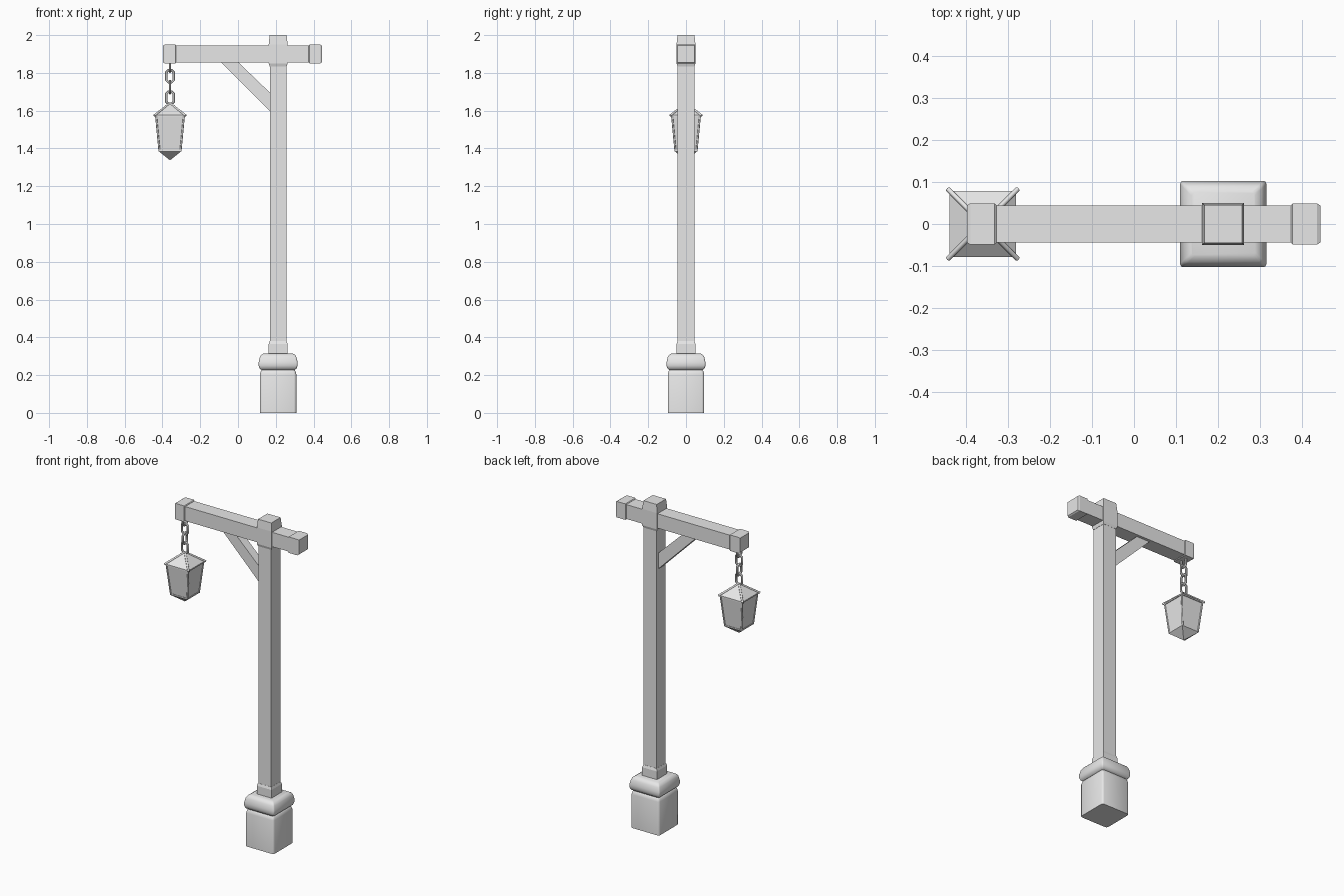
import bpy, bmesh, math
from mathutils import Vector

old = bpy.data.objects.get("Cube")
if old:
    bpy.data.objects.remove(old, do_unlink=True)

grey = bpy.data.materials.new("plain grey")
grey.use_nodes = True
grey.diffuse_color = (0.8, 0.8, 0.8, 1)
grey.node_tree.nodes["Principled BSDF"].inputs["Base Color"].default_value = (0.8, 0.8, 0.8, 1)

POST_X, LAMP_X = 0.2125, -0.36


def finish(name, bm, smooth=None):
    bmesh.ops.recalc_face_normals(bm, faces=bm.faces)
    mesh = bpy.data.meshes.new(name)
    bm.to_mesh(mesh)
    bm.free()
    mesh.materials.append(grey)
    obj = bpy.data.objects.new(name, mesh)
    bpy.context.collection.objects.link(obj)
    if smooth:
        bpy.ops.object.select_all(action='DESELECT')
        obj.select_set(True)
        bpy.context.view_layer.objects.active = obj
        bpy.ops.object.shade_smooth_by_angle(angle=math.radians(smooth))
    return obj


def square_loft(name, profile, centre, axis='Z', corner=0.0, smooth=None):
    """Stack square sections (half width, position) along an axis."""
    bm = bmesh.new()
    rings = []
    for half, pos in profile:
        ring = []
        c = min(corner, half * 0.5)
        for sx, sy in ((1, 1), (-1, 1), (-1, -1), (1, -1)):
            if half < 0.001:
                pts = [(0, 0)] if not ring else []
            elif c:
                pts = [(sx * half, sy * (half - c)), (sx * (half - c * 0.3), sy * (half - c * 0.3)),
                       (sx * (half - c), sy * half)]
                if sx * sy < 0:
                    pts.reverse()
            else:
                pts = [(sx * half, sy * half)]
            for a, b in pts:
                co = (a, b, pos) if axis == 'Z' else (pos, a, b)
                ring.append(bm.verts.new(Vector(co) + Vector(centre)))
        rings.append(ring)
    for low, high in zip(rings, rings[1:]):
        n = max(len(low), len(high))
        for i in range(n):
            j = (i + 1) % n
            quad = [low[i % len(low)], low[j % len(low)], high[j % len(high)], high[i % len(high)]]
            bm.faces.new(list(dict.fromkeys(quad)))
    for ring in (rings[0], rings[-1]):
        if len(ring) > 2:
            bm.faces.new(ring)
    return finish(name, bm, smooth)


def rod(name, start, end, radius):
    start, end = Vector(start), Vector(end)
    bm = bmesh.new()
    bmesh.ops.create_cone(bm, cap_ends=True, segments=8, radius1=radius, radius2=radius,
                          depth=(end - start).length)
    turn = (end - start).to_track_quat('Z', 'Y').to_matrix().to_4x4()
    bm.transform(turn)
    bmesh.ops.translate(bm, verts=bm.verts, vec=(start + end) / 2)
    finish(name, bm, 50)


def chain_link(name, z, turned):
    """Stretched octagonal ring."""
    bm = bmesh.new()
    rings = []
    for i in range(8):
        a = math.tau * (i + 0.5) / 8
        ring = []
        for k in range(6):
            b = math.tau * k / 6
            r = 0.021 + 0.007 * math.cos(b)
            u, w, v = r * math.cos(a), r * math.sin(a), 0.007 * math.sin(b)
            w += math.copysign(0.013, w)
            x, y = (v, u) if turned else (u, v)
            ring.append(bm.verts.new((LAMP_X + x, y, z + w)))
        rings.append(ring)
    for i in range(8):
        for k in range(6):
            bm.faces.new((rings[i][k], rings[(i + 1) % 8][k],
                          rings[(i + 1) % 8][(k + 1) % 6], rings[i][(k + 1) % 6]))
    finish(name, bm, 50)


# Stone base
post = (POST_X, 0, 0)
square_loft("base_block", [(0.096, 0), (0.096, 0.205), (0.092, 0.22), (0.085, 0.23)],
            post, corner=0.012, smooth=50)
square_loft("base_cap", [(0.085, 0.225), (0.098, 0.235), (0.103, 0.25), (0.103, 0.268),
                         (0.097, 0.295), (0.09, 0.307), (0.076, 0.315)],
            post, corner=0.008, smooth=50)

# Post with collars
square_loft("post", [(0.044, 0.3), (0.044, 1.97)], post)
square_loft("post_foot_collar", [(0.05, 0.31), (0.05, 0.365), (0.045, 0.38)], post)
square_loft("post_top_collar", [(0.045, 1.835), (0.05, 1.85), (0.05, 1.95), (0.045, 2.0)], post)

# Cross beam with end caps
beam = (0, 0, 1.9)
square_loft("beam", [(0.044, -0.37), (0.044, 0.4)], beam, 'X')
for name, s, outer in (("beam_right_cap", -1, 0.398), ("beam_left_cap", 1, 0.444)):
    square_loft(name, [(0.045, s * (outer - 0.07)), (0.049, s * (outer - 0.066)),
                       (0.049, s * (outer - 0.008)), (0.044, s * outer)], beam, 'X')

# Diagonal brace
bm = bmesh.new()
outline = [(-0.11, 1.877), (0.02, 1.877), (0.19, 1.675), (0.19, 1.577)]
outline[1] = (-0.02, 1.877)
sides = [[bm.verts.new((x, y, z)) for x, z in outline] for y in (-0.027, 0.027)]
for side in sides:
    bm.faces.new(side)
for i in range(4):
    j = (i + 1) % 4
    bm.faces.new((sides[0][i], sides[0][j], sides[1][j], sides[1][i]))
finish("brace", bm)

# Chain
for i, z in enumerate((1.838, 1.783, 1.725, 1.668)):
    chain_link(f"chain_link_{i + 1}", z, i % 2 == 0)

# Lantern: tapered glass body, pointed floor, pyramid roof
lamp = (LAMP_X, 0, 0)
square_loft("lantern_body", [(0.057, 1.39), (0.075, 1.575)], lamp)
square_loft("lantern_floor", [(0, 1.337), (0.06, 1.385), (0.06, 1.393)], lamp)
square_loft("lantern_roof", [(0.079, 1.568), (0.079, 1.576), (0, 1.643)], lamp)

# Lantern frame rods
for sx in (-1, 1):
    for sy in (-1, 1):
        def corner(half, z):
            return (LAMP_X + sx * half, sy * half, z)
        rod("lantern_roof_rod", corner(0.003, 1.637), corner(0.083, 1.574), 0.006)
        rod("lantern_corner_rod", corner(0.074, 1.575), corner(0.056, 1.385), 0.005)
